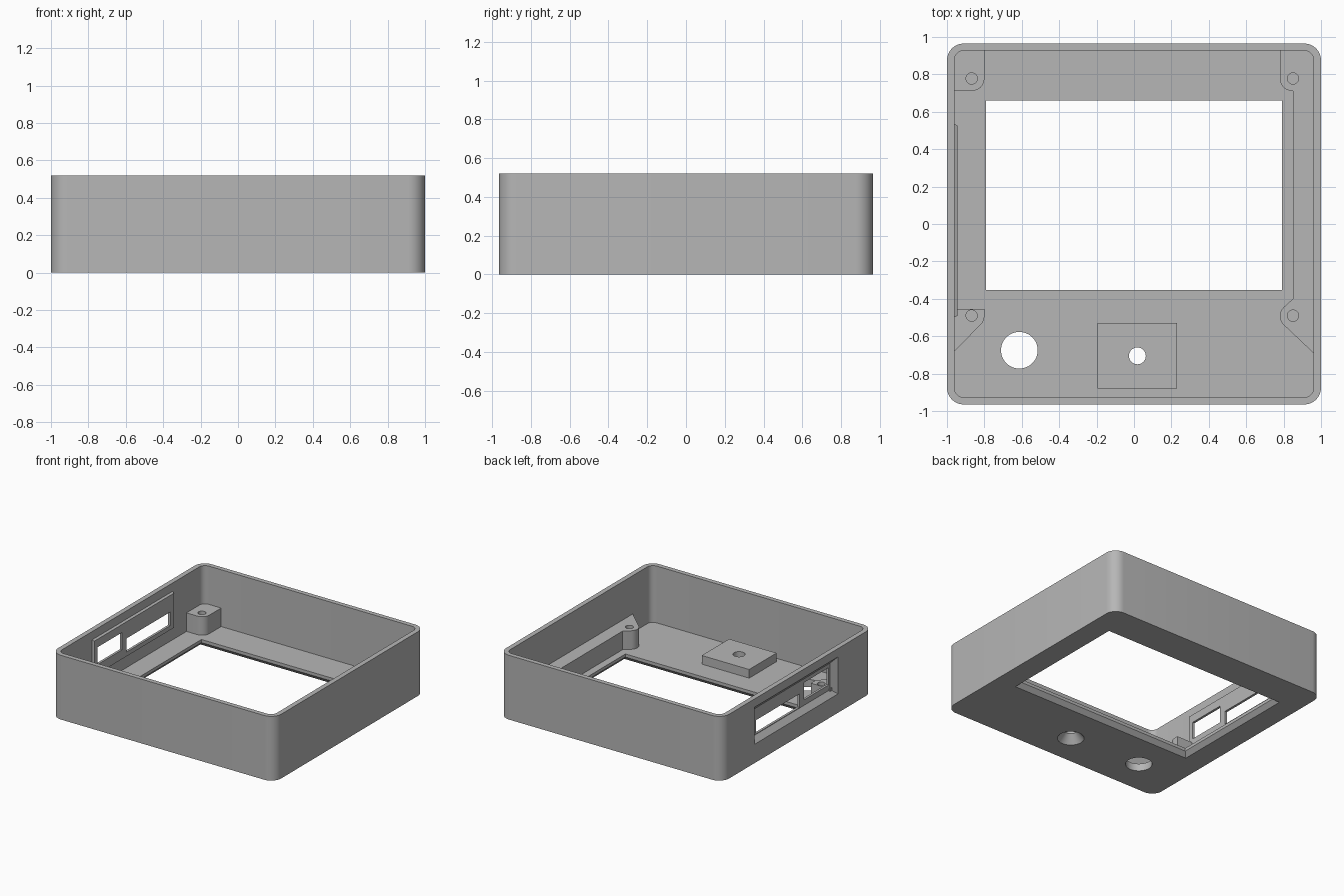
import bpy, bmesh, math

if "Cube" in bpy.data.objects:
    bpy.data.objects.remove(bpy.data.objects["Cube"], do_unlink=True)

grey = bpy.data.materials.new("mid grey plastic")
grey.use_nodes = True
grey.diffuse_color = (0.47, 0.47, 0.47, 1)
grey.node_tree.nodes["Principled BSDF"].inputs["Base Color"].default_value = grey.diffuse_color

HEIGHT, FLOOR, POST_TOP, PAD_TOP = 0.52, 0.06, 0.21, 0.13


def loft(name, loops):
    """Closed solid through equal-length loops of 3D points."""
    bm = bmesh.new()
    rings = [[bm.verts.new(p) for p in loop] for loop in loops]
    n = len(rings[0])
    for a, b in zip(rings, rings[1:]):
        for i in range(n):
            j = (i + 1) % n
            bm.faces.new((a[i], a[j], b[j], b[i]))
    bm.faces.new(rings[0][::-1])
    bm.faces.new(rings[-1])
    bmesh.ops.recalc_face_normals(bm, faces=bm.faces[:])
    mesh = bpy.data.meshes.new(name)
    bm.to_mesh(mesh)
    bm.free()
    mesh.materials.append(grey)
    obj = bpy.data.objects.new(name, mesh)
    bpy.context.collection.objects.link(obj)
    return obj


def prism(name, outline, z0, z1):
    return loft(name, [[(x, y, z) for x, y in outline] for z in (z0, z1)])


def arc(cx, cy, r, start, end, steps=8):
    angles = [math.radians(start + (end - start) * i / steps) for i in range(steps + 1)]
    return [(cx + r * math.cos(a), cy + r * math.sin(a)) for a in angles]


def rect(x0, x1, y0, y1):
    return [(x0, y0), (x1, y0), (x1, y1), (x0, y1)]


def rounded_rect(hx, hy, r):
    centres = [(hx - r, hy - r), (r - hx, hy - r), (r - hx, r - hy), (hx - r, r - hy)]
    return [p for i, (x, y) in enumerate(centres) for p in arc(x, y, r, 90 * i, 90 * i + 90)]


def turned(name, x, y, profile):
    """Round solid from (radius, z) pairs."""
    return loft(name, [[(px, py, z) for px, py in arc(x, y, r, 0, 352.5, 47)]
                       for r, z in profile])


def side_block(name, *sections):
    """Block along x from (x, y0, y1, z0, z1) sections."""
    return loft(name, [[(x, y, z) for y, z in rect(*s)] for x, *s in sections])


def boolean(target, tool, operation="DIFFERENCE"):
    """Apply a boolean and discard its helper."""
    tool.hide_render = True
    mod = target.modifiers.new("bool", "BOOLEAN")
    mod.operation, mod.solver, mod.object = operation, "EXACT", tool
    bpy.context.view_layer.objects.active = target
    bpy.ops.object.modifier_apply(modifier=mod.name)
    bpy.data.objects.remove(tool, do_unlink=True)


# Open tray with rounded corners
shell = prism("case_shell", rounded_rect(1, 0.965, 0.09), 0, HEIGHT)
boolean(shell, prism("cavity", rounded_rect(0.96, 0.927, 0.05), FLOOR, HEIGHT + 0.1))

# Screen window, flared towards the underside
window = [(0.032, -0.001), (0, 0.035), (0, 0.1)]
boolean(shell, loft("window_cutter", [
    [(x, y, z) for x, y in rect(-0.79 - g, 0.79 + g, -0.353 - g, 0.66 + g)]
    for g, z in window]))

# Round knob hole
boolean(shell, turned("knob_cutter", -0.613, -0.675, [(0.098, -0.1), (0.098, 0.2)]))

# Raised pad with a countersunk hole from below
pad = prism("button_pad", rect(-0.195, 0.23, -0.88, -0.53), FLOOR - 0.005, PAD_TOP)
boolean(shell, pad, "UNION")
boolean(shell, turned("countersink_cutter", 0.018, -0.705,
                      [(0.1, -0.001), (0.045, 0.065), (0.045, 0.2)]))

# Thin port panel bulging inwards, with a flared pocket outside
panel = side_block("port_panel", (-0.975, -0.505, 0.545, 0.15, 0.46),
                   (-0.943, -0.49, 0.525, 0.165, 0.445))
boolean(shell, panel, "UNION")
boolean(shell, side_block("pocket_cutter", (-1.02, -0.545, 0.575, 0.13, 0.475),
                          (-0.962, -0.47, 0.5, 0.195, 0.41)))
for y0, y1, z0, z1 in [(-0.45, -0.135, 0.24, 0.38), (-0.08, 0.48, 0.2, 0.31)]:
    boolean(shell, side_block("port_cutter", (-1.1, y0, y1, z0, z1), (-0.9, y0, y1, z0, z1)))

# Screw posts; the two on the left are joined by a long rail
posts = {
    "back_right_post": [(-0.97, 0.712), *arc(-0.865, 0.777, 0.065, -90, 0),
                        (-0.8, 0.94), (-0.97, 0.94)],
    "front_right_post": [(-0.97, -0.69), *arc(-0.865, -0.492, 0.065, -45, 0),
                         (-0.8, -0.455), (-0.97, -0.455)],
    "left_post_rail": [(0.97, 0.94), (0.78, 0.94), *arc(0.845, 0.777, 0.065, 180, 270),
                       (0.85, 0.712), (0.85, -0.4), *arc(0.845, -0.492, 0.065, 135, 225),
                       (0.97, -0.7)],
}
holes = {
    "back_right_post": [(-0.868, 0.778)],
    "front_right_post": [(-0.868, -0.49)],
    "left_post_rail": [(0.85, 0.778), (0.85, -0.49)],
}
parts = [shell]
for name, outline in posts.items():
    post = prism(name, outline, FLOOR - 0.02, POST_TOP)
    for x, y in holes[name]:
        boolean(post, turned("screw_cutter", x, y, [(0.03, FLOOR), (0.03, 0.4)]))
    parts.append(post)

# Smooth the curved walls, keep edges crisp
bpy.ops.object.select_all(action="DESELECT")
for part in parts:
    part.select_set(True)
bpy.context.view_layer.objects.active = shell
bpy.ops.object.shade_smooth_by_angle(angle=math.radians(25))
